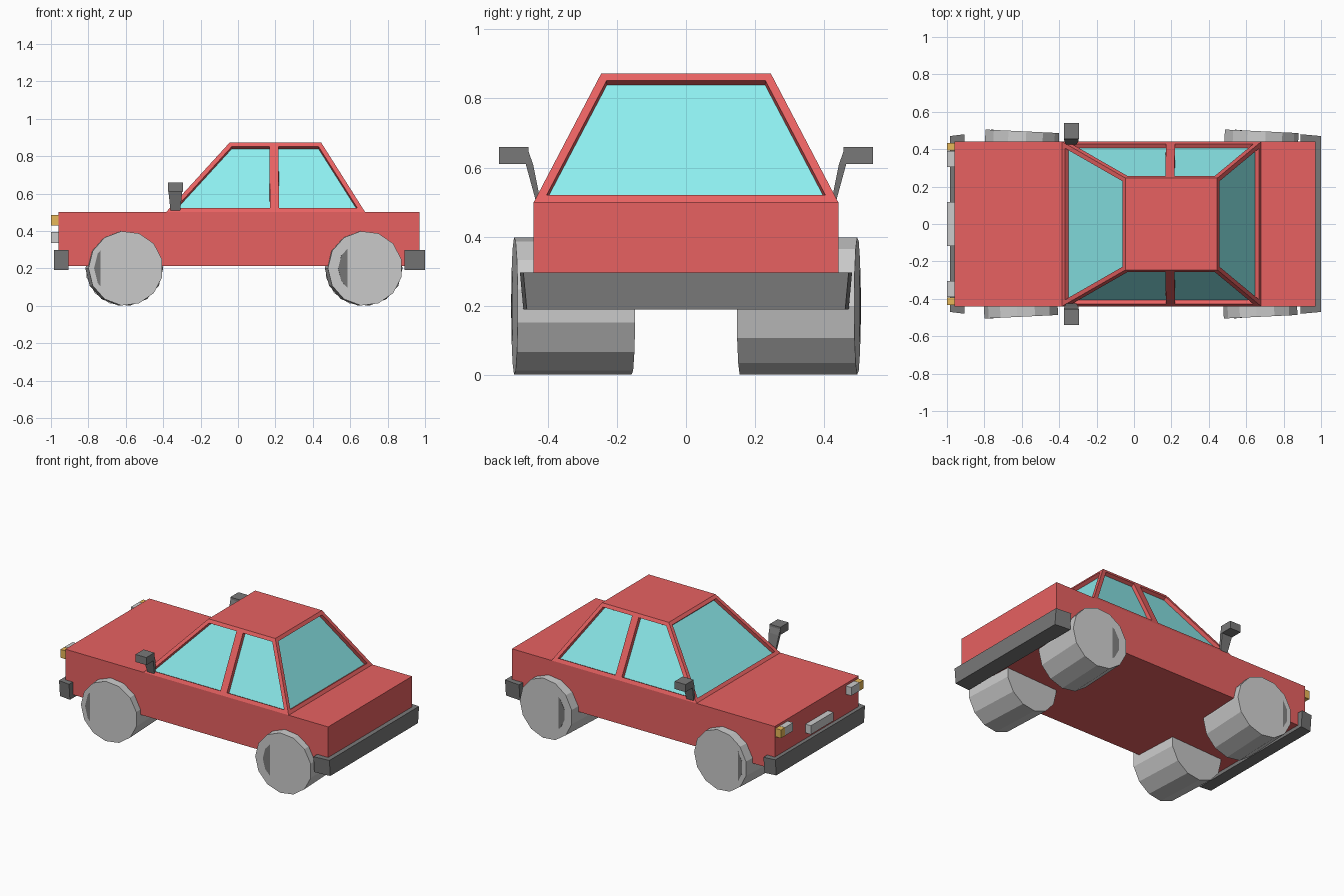
import bpy, bmesh
from math import sin, cos
from mathutils import Vector

if "Cube" in bpy.data.objects:
    bpy.data.objects.remove(bpy.data.objects["Cube"])


def material(name, color):
    m = bpy.data.materials.new(name)
    m.diffuse_color = (*color, 1)
    m.use_nodes = True
    m.node_tree.nodes["Principled BSDF"].inputs["Base Color"].default_value = m.diffuse_color
    return m


RED = material("red_paint", (0.80, 0.12, 0.12))
GLASS = material("window_glass", (0.27, 0.86, 0.87))
BLACK = material("black_trim", (0.19, 0.19, 0.19))
ORANGE = material("orange_lamp", (0.80, 0.48, 0.10))


def finish(name, bm, *mats):
    bmesh.ops.recalc_face_normals(bm, faces=bm.faces)
    me = bpy.data.meshes.new(name)
    bm.to_mesh(me)
    bm.free()
    for m in mats:
        me.materials.append(m)
    ob = bpy.data.objects.new(name, me)
    bpy.context.collection.objects.link(ob)
    return ob


def loft(name, rings, *mats):
    """Skin a closed solid through rings of equal point count."""
    bm = bmesh.new()
    vs = [[bm.verts.new(p) for p in ring] for ring in rings]
    n = len(vs[0])
    for a, b in zip(vs, vs[1:]):
        for i in range(n):
            j = (i + 1) % n
            bm.faces.new((a[i], a[j], b[j], b[i]))
    bm.faces.new(vs[0])
    bm.faces.new(vs[-1])
    return finish(name, bm, *mats)


def box(name, x, y, z, *mats):
    rings = [[(x[0], y[0], h), (x[1], y[0], h), (x[1], y[1], h), (x[0], y[1], h)] for h in z]
    return loft(name, rings, *mats)


def cylinder(name, center, axis, radius, depth, sides, *mats):
    bm = bmesh.new()
    bmesh.ops.create_cone(bm, cap_ends=True, segments=sides,
                          radius1=radius, radius2=radius, depth=depth)
    ob = finish(name, bm, *mats)
    ob.rotation_euler = axis.to_track_quat('Z', 'X').to_euler()
    ob.location = center
    return ob


# Lower body
box("body", (-0.96, 0.97), (-0.44, 0.44), (0.213, 0.5), RED)

# Cabin: tapered block, sides split at the door pillar, windows recessed
bm = bmesh.new()


def cabin_ring(xs, y, z):
    pts = [(x, -y) for x in xs] + [(x, y) for x in reversed(xs)]
    return [bm.verts.new((px, py, z)) for px, py in pts]


low = cabin_ring((-0.385, 0.195, 0.68), 0.44, 0.5)
top = cabin_ring((-0.045, 0.192, 0.445), 0.245, 0.872)
panes = [bm.faces.new((low[i], low[(i + 1) % 6], top[(i + 1) % 6], top[i])) for i in range(6)]
bm.faces.new(top)
bm.faces.new(low[::-1])
bm.normal_update()
bmesh.ops.inset_individual(bm, faces=panes, thickness=0.024, use_even_offset=True)
bmesh.ops.inset_individual(bm, faces=panes, thickness=0.001, depth=-0.024)
for f in panes:
    f.material_index = 1
finish("cabin", bm, RED, GLASS)

# Bumpers, slightly narrower at their outer faces
for name, xi, xo in (("front_bumper", -0.905, -0.985), ("rear_bumper", 0.89, 1.0)):
    rings = [[(x, -w, 0.19), (x, w, 0.19), (x, w + 0.01, 0.297), (x, -w - 0.01, 0.297)]
             for x, w in ((xi, 0.47), (xo, 0.46))]
    loft(name, rings, BLACK)

# Nose plate
box("front_plate", (-1.0, -0.95), (-0.118, 0.118), (0.335, 0.393))

TILT, EXTRA = 0.048, 0.05
for s, side in ((-1, "right"), (1, "left")):
    # Headlights and indicators
    box(side + "_headlight", (-1.0, -0.95), sorted((s * 0.305, s * 0.39)), (0.43, 0.485))
    box(side + "_indicator", (-1.0, -0.95), sorted((s * 0.392, s * 0.433)), (0.43, 0.485), ORANGE)

    # Door mirrors: tapered arm swelling into a box head
    sections = [(0.50, 0.420, 0.433, 0.025), (0.61, 0.442, 0.463, 0.037), (0.66, 0.460, 0.463, 0.04)]
    loft(side + "_mirror_arm",
         [[(-0.335 - w, s * a, z), (-0.335 + w, s * a, z),
           (-0.335 + w, s * b, z), (-0.335 - w, s * b, z)] for z, a, b, w in sections], BLACK)
    box(side + "_mirror_head", (-0.375, -0.295), sorted((s * 0.455, s * 0.54)), (0.61, 0.66), BLACK)

    # Wheels with a dark hub disc that breaks through the outer face
    for end, wx, hub_r, chord in (("front", -0.6, 0.17, 0.135), ("rear", 0.68, 0.145, 0.095)):
        axis = Vector((sin(TILT), s * cos(TILT), 0))
        mid = Vector((wx - 0.008, s * 0.326, 0.2))
        cylinder(f"{side}_{end}_wheel", mid, axis, 0.2, 0.34, 13)
        hub_axis = Vector((sin(TILT + EXTRA), s * cos(TILT + EXTRA), 0))
        cap = mid + axis * (0.17 - chord * EXTRA)
        cylinder(f"{side}_{end}_hub", cap - hub_axis * 0.005, hub_axis, hub_r, 0.01, 13, BLACK)
